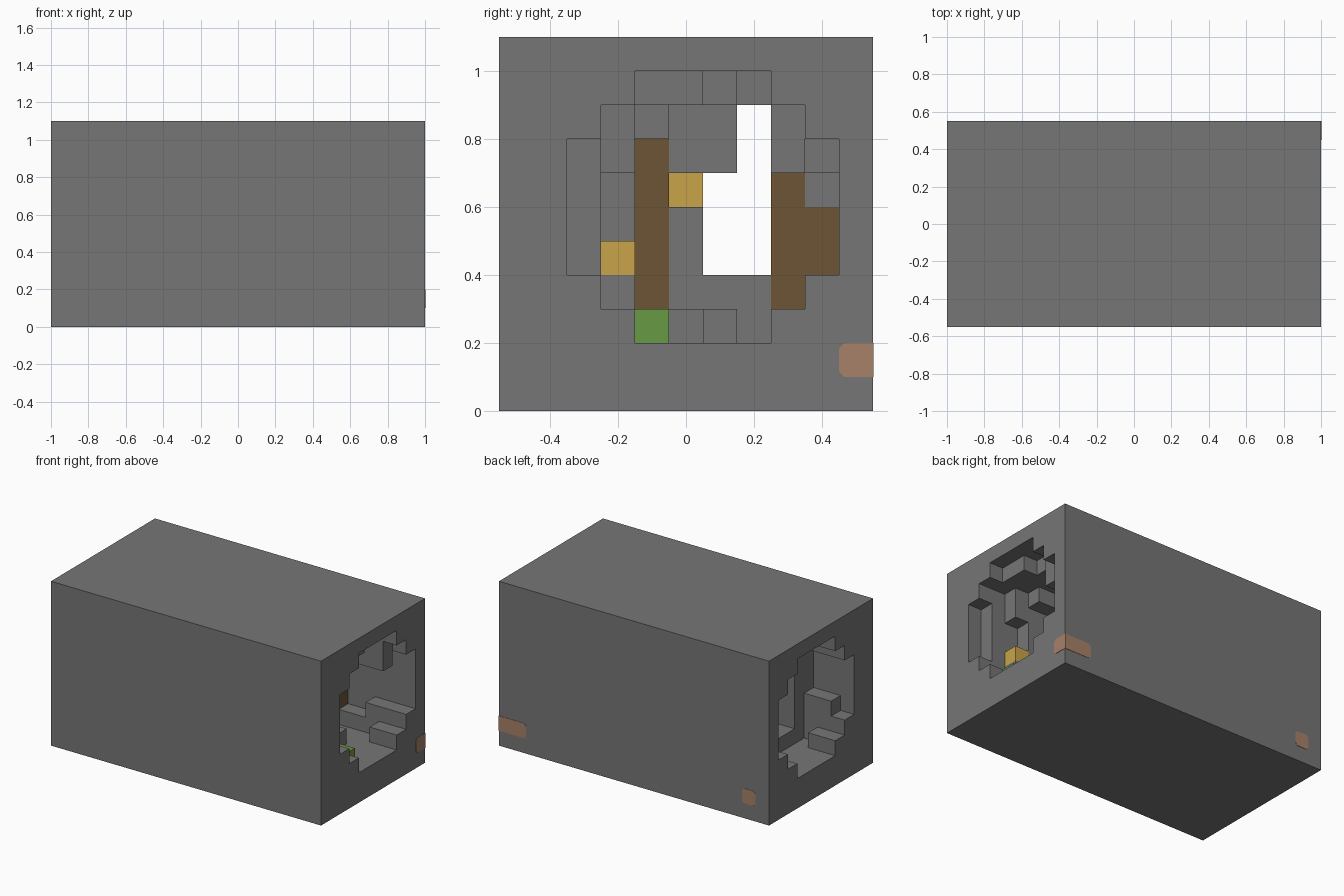
import bpy, bmesh, math
from itertools import product

default_cube = bpy.data.objects.get("Cube")
if default_cube:
    bpy.data.objects.remove(default_cube, do_unlink=True)


def make_material(name, red, green, blue):
    material = bpy.data.materials.new(name)
    material.use_nodes = True
    colour = (red, green, blue, 1)
    material.diffuse_color = colour
    shader = material.node_tree.nodes["Principled BSDF"]
    shader.inputs["Base Color"].default_value = colour
    shader.inputs["Roughness"].default_value = 1
    return material


STONE = make_material("stone grey", .18, .18, .18)
EARTH = make_material("earth brown", .15, .09, .036)
GOLD = make_material("ore gold", .59, .37, .068)
MOSS = make_material("moss green", .135, .32, .06)
COPPER = make_material("copper tan", .38, .22, .14)
MATERIALS = [STONE, EARTH, GOLD, MOSS, COPPER]

CELL = .1
LENGTH, WIDTH, HEIGHT = 20, 11, 11
block = {cell: STONE for cell in product(range(LENGTH), range(WIDTH), range(HEIGHT))}


def cells(x0, x1, y0, y1, z0, z1):
    return product(range(x0, x1), range(y0, y1), range(z0, z1))


def carve(*box):
    for cell in cells(*box):
        block.pop(cell, None)


def fill(material, *box):
    for cell in cells(*box):
        block[cell] = material


def carve_round_mouth(start, end):
    for x, y, z in cells(start, end, 0, WIDTH, 0, HEIGHT):
        if math.hypot(y - 5.5, z - 5.5) < 4:
            block.pop((x, y, z), None)


# Round mouths at both ends
carve_round_mouth(15, LENGTH)
carve_round_mouth(0, 3)

# Cave passage and deeper pockets
carve(3, 8, 4, 9, 3, 9)
carve(8, 15, 6, 8, 4, 7)
carve(8, 15, 7, 8, 7, 9)
carve(13, 15, 5, 6, 6, 7)
carve(15, 17, 9, 10, 3, 4)
carve(15, 18, 8, 9, 2, 3)
carve(2, 3, 3, 4, 2, 3)

# Stone outcrops on the walls
fill(STONE, 15, 19, 2, 3, 4, 8)
fill(STONE, 15, 18, 3, 4, 3, 4)
fill(STONE, 15, 17, 3, 4, 4, 7)
fill(STONE, 15, 18, 3, 4, 7, 9)
fill(STONE, 15, 19, 8, 9, 7, 9)
fill(STONE, 15, 17, 9, 10, 7, 8)
fill(STONE, 1, 3, 2, 3, 4, 5)

# Stone hanging from the ceiling
fill(STONE, 15, 19, 4, 6, 9, 10)
fill(STONE, 15, 18, 6, 7, 9, 10)
fill(STONE, 15, 17, 7, 8, 9, 10)
fill(STONE, 15, 17, 4, 5, 8, 9)

# Stone on the floor
fill(STONE, 15, 18, 4, 5, 2, 3)
fill(STONE, 15, 16, 5, 6, 2, 3)
fill(STONE, 15, 17, 6, 7, 2, 3)

# Coloured blocks
fill(EARTH, 14, 15, 4, 5, 3, 8)
fill(EARTH, 14, 15, 8, 9, 3, 7)
fill(EARTH, 14, 15, 9, 10, 3, 6)
fill(GOLD, 17, 18, 3, 4, 4, 5)
fill(GOLD, 12, 13, 5, 6, 6, 7)
fill(MOSS, 18, 19, 4, 5, 2, 3)


def add_object(name, bm, materials):
    mesh = bpy.data.meshes.new(name)
    bm.to_mesh(mesh)
    bm.free()
    for material in materials:
        mesh.materials.append(material)
    obj = bpy.data.objects.new(name, mesh)
    bpy.context.collection.objects.link(obj)
    return obj


def build_rock():
    """Make a face wherever a solid cell meets open space."""
    bm = bmesh.new()
    corners = {}

    def vertex(corner):
        if corner not in corners:
            x, y, z = corner
            corners[corner] = bm.verts.new(
                ((x - LENGTH / 2) * CELL, (y - WIDTH / 2) * CELL, z * CELL))
        return corners[corner]

    for cell, material in block.items():
        for axis, side in product(range(3), (0, 1)):
            neighbour = list(cell)
            neighbour[axis] += 1 if side else -1
            if tuple(neighbour) in block:
                continue
            loop = []
            for u, v in ((0, 0), (1, 0), (1, 1), (0, 1)):
                corner = list(cell)
                corner[axis] += side
                corner[(axis + 1) % 3] += u
                corner[(axis + 2) % 3] += v
                loop.append(vertex(tuple(corner)))
            face = bm.faces.new(loop if side else loop[::-1])
            face.material_index = MATERIALS.index(material)
    return add_object("cave_rock", bm, MATERIALS)


build_rock()


def copper_patch(name, start, end, place, chamfer_end):
    """Thin plate with clipped corners; place maps (along, height, depth) to space."""
    low, high, cut = .1, .2, .015
    outline = [(start + cut, low), (start, low + cut),
               (start, high - cut), (start + cut, high)]
    if chamfer_end:
        outline += [(end - cut, high), (end, high - cut),
                    (end, low + cut), (end - cut, low)]
    else:
        outline += [(end, high), (end, low)]
    bm = bmesh.new()
    inner = [bm.verts.new(place(a, h, -.002)) for a, h in outline]
    outer = [bm.verts.new(place(a, h, .002)) for a, h in outline]
    bm.faces.new(inner)
    bm.faces.new(outer[::-1])
    count = len(outline)
    for i in range(count):
        j = (i + 1) % count
        bm.faces.new((inner[i], inner[j], outer[j], outer[i]))
    bmesh.ops.recalc_face_normals(bm, faces=bm.faces)
    add_object(name, bm, [COPPER])


# Copper patches on the back and the end
def on_back(along, height, depth):
    return (along, WIDTH * CELL / 2 + depth, height)


def on_end(along, height, depth):
    return (LENGTH * CELL / 2 + depth, along, height)


copper_patch("corner_copper_back", .8, 1, on_back, False)
copper_patch("corner_copper_end", .45, .55, on_end, False)
copper_patch("small_copper_back", -.9, -.8, on_back, True)
